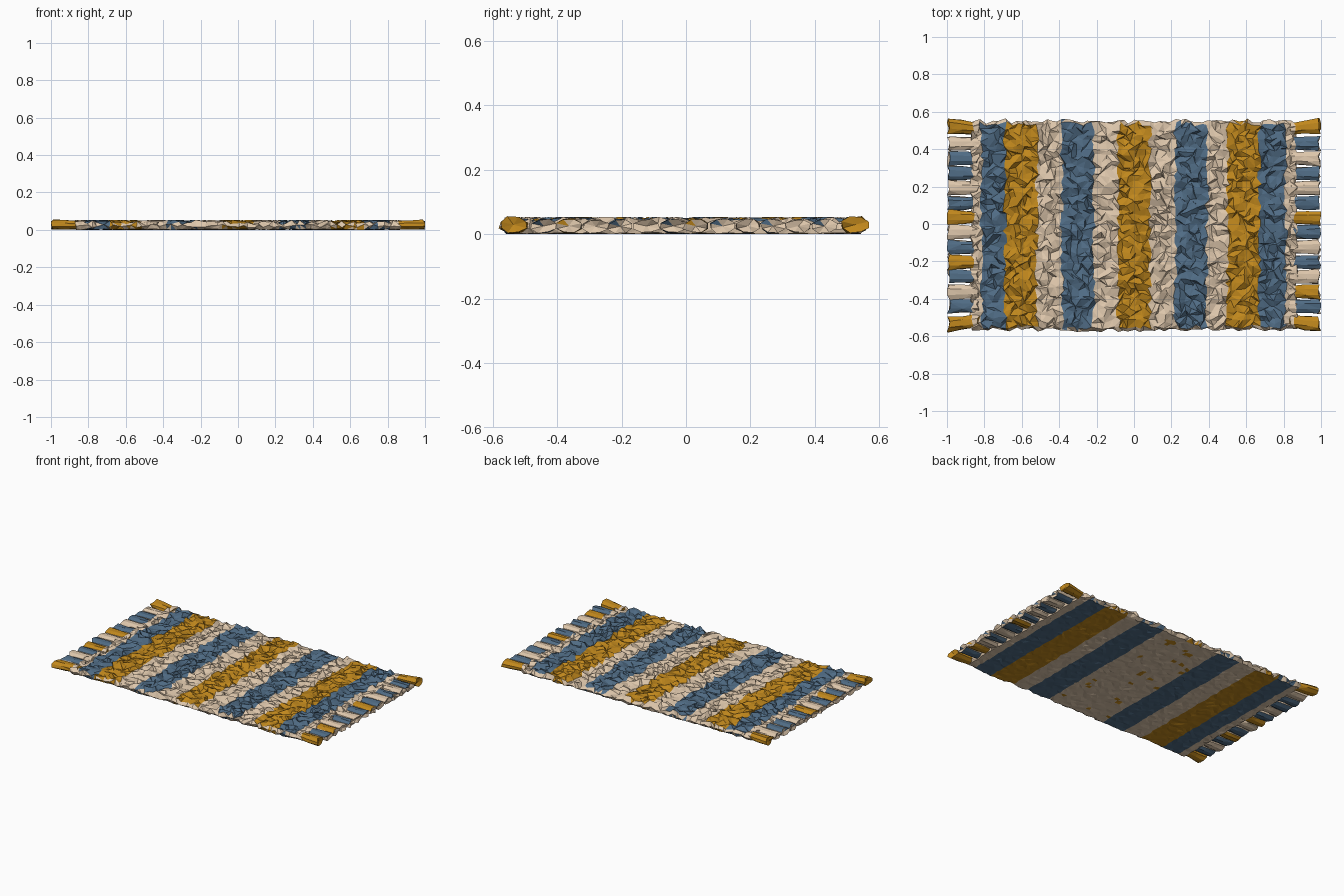
import bpy, bmesh, math, random
from mathutils import Vector

if "Cube" in bpy.data.objects:
    bpy.data.objects.remove(bpy.data.objects["Cube"])

random.seed(7)
R = random.uniform


def material(name, rgb):
    m = bpy.data.materials.new(name)
    m.diffuse_color = (*rgb, 1)
    m.use_nodes = True
    m.node_tree.nodes["Principled BSDF"].inputs["Base Color"].default_value = m.diffuse_color
    return m


MATS = [material("cream_wool", (0.73, 0.57, 0.41)),
        material("blue_wool", (0.08, 0.15, 0.235)),
        material("gold_wool", (0.53, 0.245, 0.012))]
CREAM, BLUE, GOLD = 0, 1, 2

# Stripe right-hand edges along x and their colours
X0, X1, Y0, Y1 = -0.865, 0.865, -0.55, 0.535
STRIPES = [(-0.815, CREAM), (-0.69, BLUE), (-0.52, GOLD), (-0.385, CREAM),
           (-0.215, BLUE), (-0.085, CREAM), (0.085, GOLD), (0.22, CREAM),
           (0.39, BLUE), (0.50, CREAM), (0.67, GOLD), (0.81, BLUE), (X1, CREAM)]


def stripe(x):
    return next((c for edge, c in STRIPES if x < edge), CREAM)


def finish(bm, name):
    bmesh.ops.recalc_face_normals(bm, faces=bm.faces[:])
    me = bpy.data.meshes.new(name)
    bm.to_mesh(me)
    bm.free()
    for m in MATS:
        me.materials.append(m)
    ob = bpy.data.objects.new(name, me)
    bpy.context.collection.objects.link(ob)
    return ob


def tri_quad(bm, a, b, c, d):
    # split a quad along a random diagonal
    if random.random() < 0.5:
        return [bm.faces.new((a, b, c)), bm.faces.new((a, c, d))]
    return [bm.faces.new((a, b, d)), bm.faces.new((b, c, d))]


# Columns of cells line up with the stripe edges
xs, colour_of, start = [X0], [], X0
for edge, colour in STRIPES:
    n = max(2, round((edge - start) / 0.029))
    for k in range(1, n + 1):
        xs.append(start + (edge - start) * k / n)
        colour_of.append(colour)
    start = edge
NX, NY = len(colour_of), 38

# Woven body: crumpled top, flat underside, faceted rim
bm = bmesh.new()


def sheet(zlo, zhi, jx, jy):
    return [[bm.verts.new((x + R(-jx, jx), Y0 + (Y1 - Y0) * j / NY + R(-jy, jy), R(zlo, zhi)))
             for j in range(NY + 1)] for x in xs]


def rim(rows):
    return ([rows[i][0] for i in range(NX)] + [rows[NX][j] for j in range(NY)] +
            [rows[i][NY] for i in range(NX, 0, -1)] + [rows[0][j] for j in range(NY, 0, -1)])


top = sheet(0.029, 0.057, 0.013, 0.013)
bottom = sheet(0.003, 0.009, 0.004, 0.008)
for rows, under in ((top, False), (bottom, True)):
    for i in range(NX):
        for j in range(NY):
            fleck = random.random() < 0.07
            for f in tri_quad(bm, rows[i][j], rows[i + 1][j], rows[i + 1][j + 1], rows[i][j + 1]):
                f.material_index = colour_of[i]
                # the middle of the underside is plain backing with a few flecks
                if under and abs((xs[i] + xs[i + 1]) / 2) < 0.2:
                    f.material_index = GOLD if fleck else CREAM

outer_t, outer_b = rim(top), rim(bottom)
middle = []
for a, b in zip(outer_t, outer_b):
    p = (a.co + b.co) / 2
    out = R(0.008, 0.024)
    if p.y > Y1 - 0.014:
        p.y += out
    elif p.y < Y0 + 0.014:
        p.y -= out
    else:
        p.x += math.copysign(out * 0.4, p.x)
    p.z = R(0.015, 0.034)
    middle.append(bm.verts.new(p))
n = len(middle)
for lo, hi, chance in ((outer_b, middle, 0.5), (middle, outer_t, 0.1)):
    for k in range(n):
        m = (k + 1) % n
        for f in tri_quad(bm, lo[k], lo[m], hi[m], hi[k]):
            x = f.calc_center_median().x
            f.material_index = stripe(x) if random.random() < chance else CREAM
finish(bm, "woven_body")

# Fringe tassels: crumpled tubes fanning out at both ends, listed back to front
LEFT = [GOLD, CREAM, BLUE, BLUE, CREAM, BLUE, GOLD, CREAM, BLUE, GOLD, BLUE, CREAM, BLUE, GOLD]
RIGHT = [GOLD, BLUE, CREAM, BLUE, CREAM, BLUE, GOLD, BLUE, CREAM, BLUE, CREAM, GOLD, BLUE, GOLD]
SIDES = 8


def fringe(side, colours, name):
    bm = bmesh.new()
    count = len(colours)
    for t, colour in enumerate(colours):
        yc = 0.508 - 1.026 * t / (count - 1)
        corner = t in (0, count - 1)
        fan = math.copysign(0.018, yc) if corner else R(-0.004, 0.004)
        rings = []
        for x, u in ((0.835, 0), (0.862, 0.2), (0.92, 0.6), (0.992, 1)):
            w = 0.035 + (0.012 if corner else 0.008) * u
            h = 0.023 + (0.005 * u if corner else 0)
            ring = []
            for s in range(SIDES):
                a = 2 * math.pi * (s + 0.5) / SIDES
                k = R(0.82, 1.08)
                z = 0.028 + (0.004 * u if corner else 0) + math.sin(a) * h * k
                ring.append(bm.verts.new((side * min(x + R(-0.01, 0.01), 1),
                                          yc + fan * u + math.cos(a) * w * k, max(z, 0.004))))
            rings.append(ring)
        for r in range(3):
            for s in range(SIDES):
                q = (s + 1) % SIDES
                # every tassel shows cream at the root and down its sides
                flank = s in (3, 7) and not corner
                for f in tri_quad(bm, rings[r][s], rings[r][q], rings[r + 1][q], rings[r + 1][s]):
                    f.material_index = CREAM if r == 0 or flank else colour
        # ragged ends
        for ring, dx in ((rings[0], -0.005), (rings[-1], -0.008)):
            c = sum((v.co for v in ring), Vector()) / SIDES
            tip = bm.verts.new((c.x + side * dx, c.y, c.z))
            for s in range(SIDES):
                f = bm.faces.new((ring[s], ring[(s + 1) % SIDES], tip))
                f.material_index = colour if corner or s == 2 else CREAM
    finish(bm, name)


fringe(-1, LEFT, "left_fringe")
fringe(1, RIGHT, "right_fringe")

# Rest everything on the ground plane
low = min(v.co.z for o in bpy.data.objects for v in o.data.vertices)
for o in bpy.data.objects:
    for v in o.data.vertices:
        v.co.z -= low
